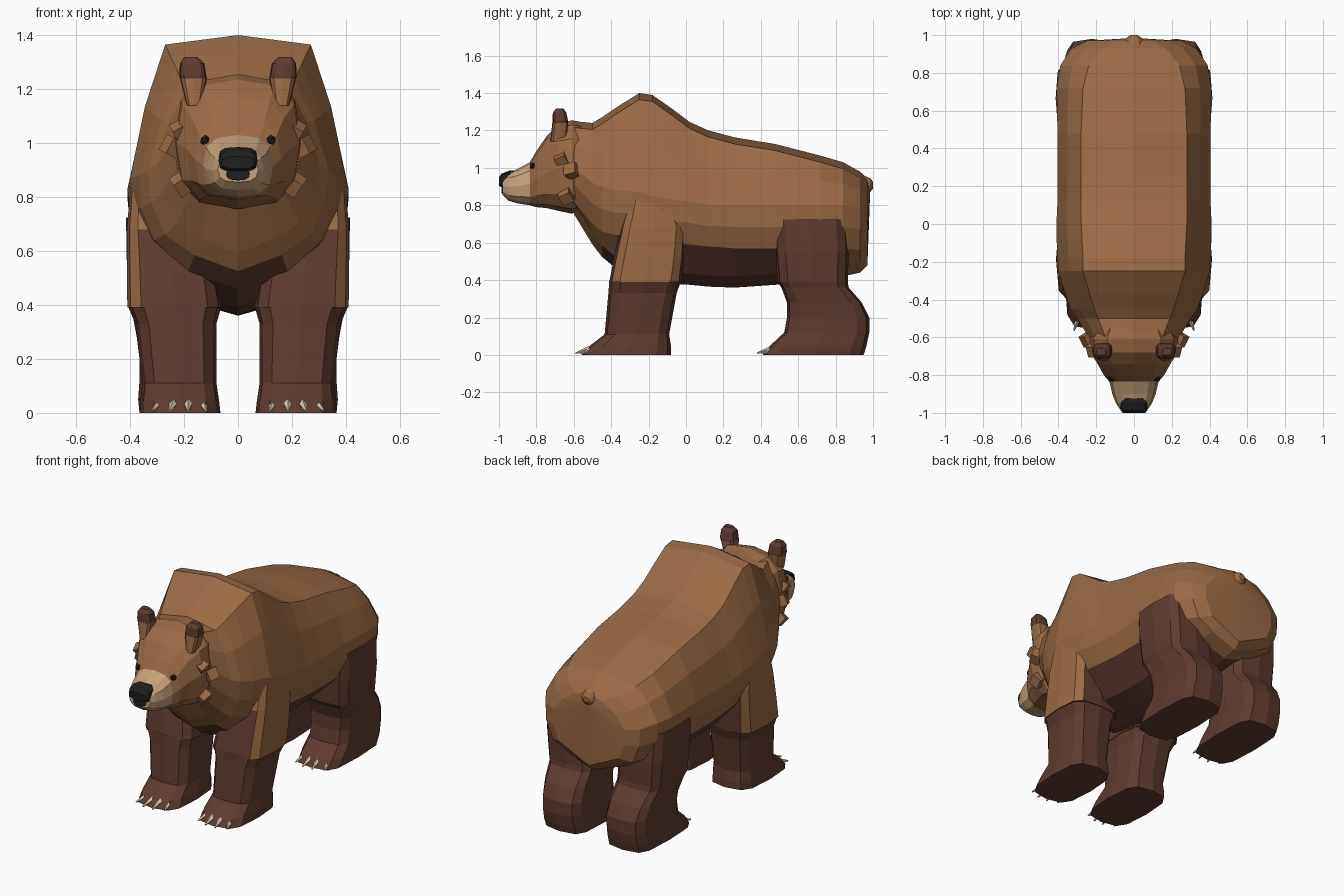
import bpy, bmesh, math
from mathutils import Vector, Matrix

if "Cube" in bpy.data.objects:
    bpy.data.objects.remove(bpy.data.objects["Cube"])


def material(name, r, g, b):
    m = bpy.data.materials.new(name)
    m.diffuse_color = (r, g, b, 1)
    m.use_nodes = True
    m.node_tree.nodes["Principled BSDF"].inputs["Base Color"].default_value = m.diffuse_color
    return m


FUR = material("brown fur", .328, .147, .061)
DARK = material("dark brown fur", .115, .045, .030)
TAN = material("tan muzzle", .56, .36, .20)
BLACK = material("black", .014, .014, .015)
CLAW = material("claw ivory", .70, .62, .45)


def finish(name, bm, mats, rule=None):
    bmesh.ops.recalc_face_normals(bm, faces=bm.faces)
    bm.normal_update()
    if rule:
        for f in bm.faces:
            f.material_index = rule(f.calc_center_median(), f.normal)
    me = bpy.data.meshes.new(name)
    bm.to_mesh(me)
    bm.free()
    for m in mats:
        me.materials.append(m)
    ob = bpy.data.objects.new(name, me)
    bpy.context.collection.objects.link(ob)
    return ob


def loft(name, rings, mats, rule=None, tip=None):
    """Skin a list of point rings; optionally close the last one to a tip."""
    bm = bmesh.new()
    vs = [[bm.verts.new(p) for p in ring] for ring in rings]
    n = len(vs[0])
    for a, b in zip(vs, vs[1:]):
        for i in range(n):
            j = (i + 1) % n
            bm.faces.new((a[i], a[j], b[j], b[i]))
    bm.faces.new(vs[0])
    if tip:
        t = bm.verts.new(tip)
        for i in range(n):
            bm.faces.new((vs[-1][i], vs[-1][(i + 1) % n], t))
    else:
        bm.faces.new(vs[-1])
    return finish(name, bm, mats, rule)


def rounded(u0, u1, v0, v1, power, n=12):
    """Rounded-box outline in a plane."""
    pts = []
    for i in range(n):
        a = 2 * math.pi * i / n
        c, s = round(math.cos(a), 6), round(math.sin(a), 6)
        c = math.copysign(abs(c) ** power, c)
        s = math.copysign(abs(s) ** power, s)
        pts.append(((u0 + u1) / 2 + c * (u1 - u0) / 2, (v0 + v1) / 2 + s * (v1 - v0) / 2))
    return pts


def upright(rows, side, power=.5):
    """Rings stacked in z from rows of z, x0, x1, y0, y1."""
    return [[(side * x, y, z) for x, y in rounded(x0, x1, y0, y1, power)]
            for z, x0, x1, y0, y1 in rows]


def along(rows, power):
    """Rings stacked in y from rows of y, half width, z0, z1."""
    return [[(x, y, z) for x, z in rounded(-w, w, z0, z1, power)] for y, w, z0, z1 in rows]


# Body: y, top z, top half width, widest half width and z, lower half width and z, belly z
BODY = [
    (-.60, 1.250, .15, .24, 1.00, .17, .82, .755), (-.50, 1.240, .19, .30, .92, .23, .70, .59),
    (-.45, 1.270, .21, .335, .90, .27, .66, .525), (-.37, 1.325, .235, .365, .88, .31, .64, .46),
    (-.25, 1.400, .27, .400, .87, .335, .64, .40), (-.18, 1.390, .27, .405, .85, .34, .62, .385),
    (-.08, 1.320, .275, .41, .83, .345, .60, .38), (.02, 1.245, .28, .41, .82, .35, .59, .375),
    (.12, 1.200, .28, .405, .80, .35, .58, .365), (.26, 1.163, .28, .405, .80, .35, .57, .36),
    (.48, 1.127, .28, .405, .80, .35, .57, .375), (.72, 1.065, .27, .41, .80, .35, .57, .40),
    (.84, 1.030, .24, .39, .80, .33, .57, .42), (.93, .980, .17, .33, .78, .28, .56, .44),
    (.97, .945, .09, .25, .77, .21, .58, .48)]
rings = []
for y, zt, a, b, zm, c, zc, zl in BODY:
    half = [(a, zt - .035), ((a + b) / 2 + .01, (zt + zm) / 2), (b, zm),
            ((b + c) / 2 + .02, (zm + zc) / 2), (c, zc), (c * .6, zl + .06)]
    rings.append([(0, y, zt)] + [(x, y, z) for x, z in half]
                 + [(0, y, zl)] + [(-x, y, z) for x, z in reversed(half)])


def belly_rule(c, n):
    # underside is dark between chest and rump
    if not -.45 < c.y < .84:
        return 0
    return 1 if c.z < .565 and n.z < .05 else 0


loft("body", rings, [FUR, DARK], belly_rule, tip=(0, .985, .88))

# Tail stub
loft("tail", along([(.95, .055, .85, .96), (.985, .04, .87, .945), (1.0, .02, .89, .925)], 1), [FUR])

# Head with tan muzzle
HEAD = [(-.54, .20, .78, 1.24), (-.61, .235, .755, 1.255), (-.68, .23, .77, 1.235),
        (-.745, .19, .785, 1.17), (-.80, .16, .79, 1.09), (-.835, .13, .80, 1.03),
        (-.90, .115, .81, .995), (-.95, .095, .825, .975), (-.98, .075, .855, .95)]
loft("head", along(HEAD, .72), [FUR, TAN], lambda c, n: int(c.y < -.835))

# Nose and mouth
loft("nose", along([(-.92, .06, .92, .985), (-.945, .072, .90, .985), (-.985, .072, .895, .97),
                    (-1.0, .06, .905, .95)], .6), [BLACK])
loft("mouth", along([(-.95, .05, .86, .91), (-.987, .042, .862, .91)], .8), [BLACK])

for side, word in ((1, "left"), (-1, "right")):
    # Ears: brown base, dark rounded top
    ear = [(1.14, .135, .19, -.725, -.64), (1.24, .115, .215, -.715, -.63),
           (1.25, .118, .218, -.715, -.63), (1.295, .125, .215, -.712, -.64), (1.318, .15, .20, -.695, -.655)]
    loft(word + "_ear", upright(ear, side, .6), [FUR, DARK], lambda c, n: int(c.z > 1.242))

    # Eyes
    bm = bmesh.new()
    bmesh.ops.create_icosphere(bm, subdivisions=1, radius=.02,
                               matrix=Matrix.Translation((side * .122, -.818, 1.01)))
    finish(word + "_eye", bm, [BLACK])

    # Cheek tufts
    for i, (x, y, z, s, turn) in enumerate([(.21, -.665, 1.045, .06, .5), (.24, -.61, .985, .065, 1.1),
                                            (.205, -.64, .85, .065, .6)]):
        bm = bmesh.new()
        bmesh.ops.create_cube(bm, size=s, matrix=Matrix.Translation((side * x, y, z))
                              @ Matrix.Rotation(side * turn, 4, 'Y') @ Matrix.Rotation(.5, 4, 'X'))
        finish("%s_cheek_tuft_%d" % (word, i + 1), bm, [FUR])

    # Front upper leg: brown outside, dark inside
    upper = [(.39, .06, .41, -.41, -.025), (.52, .08, .412, -.385, -.01),
             (.68, .13, .412, -.35, .0), (.88, .20, .395, -.29, -.07)]
    loft(word + "_front_upper_leg", upright(upper, side), [FUR, DARK],
         lambda c, n: 0 if n.x * side > .45 or c.z > .7 else 1)

    # Front lower leg and paw
    lower = [(0, .065, .365, -.56, -.08), (.045, .07, .362, -.52, -.08), (.11, .08, .355, -.435, -.09),
             (.33, .08, .38, -.415, -.05), (.40, .06, .41, -.41, -.025)]
    loft(word + "_front_lower_leg", upright(lower, side, .58), [DARK])

    # Hind leg with thigh, hock and paw
    hind = [(0, .075, .365, .41, .95), (.05, .075, .37, .45, .965), (.12, .08, .365, .525, .98),
            (.20, .08, .365, .54, .98), (.28, .08, .375, .54, .94), (.36, .08, .39, .51, .87),
            (.39, .08, .40, .49, .865), (.55, .09, .412, .475, .87), (.725, .11, .415, .47, .86)]
    loft(word + "_hind_leg", upright(hind, side), [DARK])

    # Claws
    for leg, y0 in (("front", -.53), ("hind", .44)):
        for i in range(4):
            x = .125 + .06 * i
            y = y0 + .025 * (abs(i - 1.5) > 1)
            d = Vector((side * .012 * (i - 1), -.075, -.022))
            bm = bmesh.new()
            bmesh.ops.create_cone(bm, cap_ends=True, segments=5, radius1=.018, radius2=.004, depth=.085,
                                  matrix=Matrix.Translation((side * x, y - .02, .021))
                                  @ d.to_track_quat('Z', 'Y').to_matrix().to_4x4())
            finish("%s_%s_claw_%d" % (word, leg, i + 1), bm, [CLAW])
